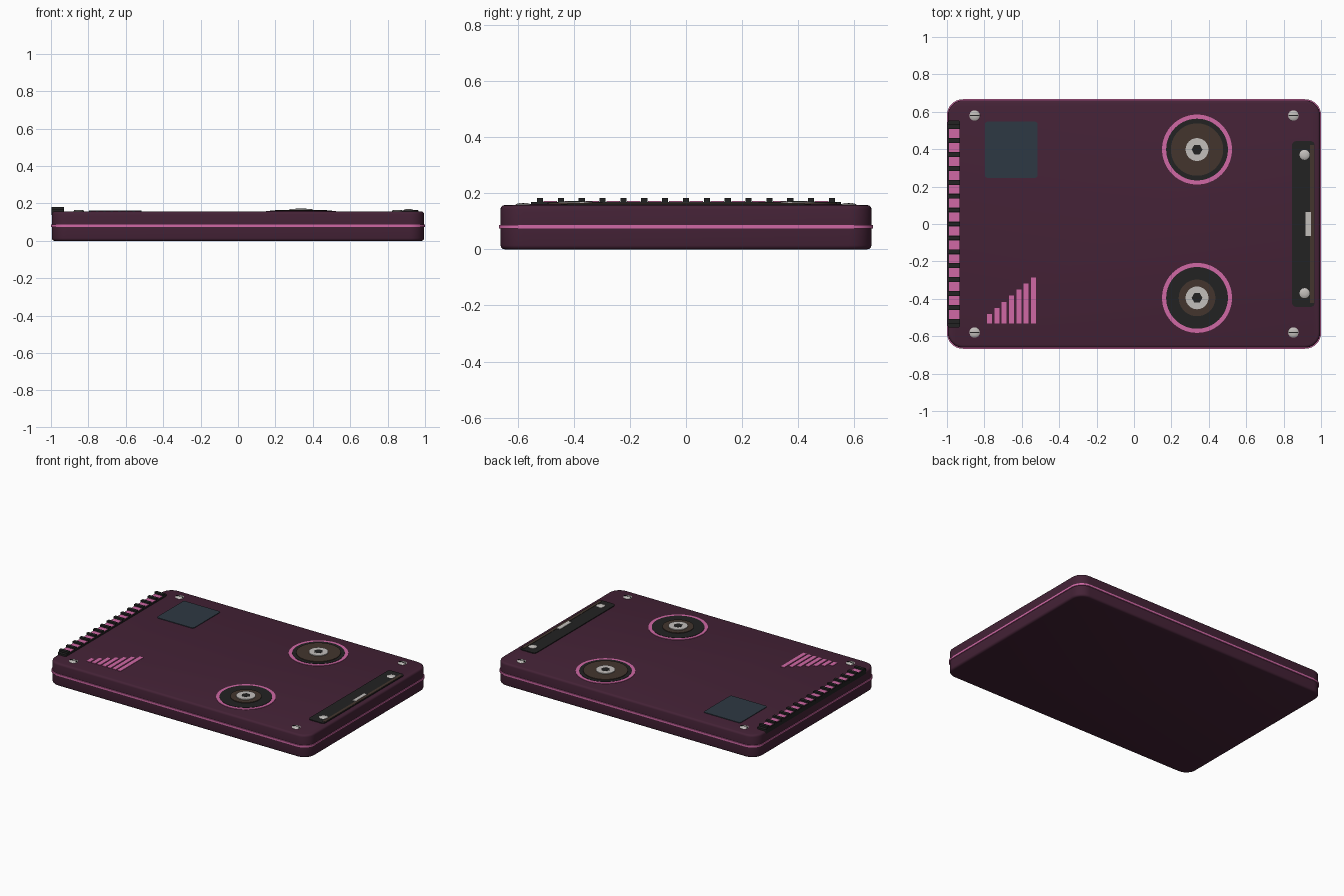
import bpy, bmesh, math

cube = bpy.data.objects.get("Cube")
if cube:
    bpy.data.objects.remove(cube, do_unlink=True)


def material(name, rgb):
    m = bpy.data.materials.new(name)
    m.use_nodes = True
    m.diffuse_color = (*rgb, 1)
    m.node_tree.nodes["Principled BSDF"].inputs["Base Color"].default_value = (*rgb, 1)
    return m


PLUM = material("plum", (0.058, 0.016, 0.037))
PINK = material("pink", (0.63, 0.138, 0.376))
BLACK = material("black", (0.016, 0.016, 0.016))
BROWN = material("tape brown", (0.056, 0.036, 0.027))
SILVER = material("silver", (0.54, 0.52, 0.50))
GLASS = material("slate glass", (0.027, 0.040, 0.056))

TOP = 0.157  # height of the case lid


def finish(name, bm, mat):
    mesh = bpy.data.meshes.new(name)
    bm.to_mesh(mesh)
    bm.free()
    mesh.materials.append(mat)
    ob = bpy.data.objects.new(name, mesh)
    bpy.context.collection.objects.link(ob)
    bpy.ops.object.select_all(action="DESELECT")
    ob.select_set(True)
    bpy.context.view_layer.objects.active = ob
    bpy.ops.object.shade_smooth_by_angle(angle=math.radians(35))
    return ob


def slab(name, mat, x, y, z, corner=0, edge=0):
    """Box spanning the given ranges, with rounded upright corners and rims."""
    bm = bmesh.new()
    bmesh.ops.create_cube(bm, size=1)
    for v in bm.verts:
        for i, (a, b) in enumerate((x, y, z)):
            v.co[i] = a if v.co[i] < 0 else b
    if corner:
        upright = [e for e in bm.edges
                   if abs(e.verts[0].co.z - e.verts[1].co.z) > 1e-5]
        bmesh.ops.bevel(bm, geom=upright, offset=corner, segments=8,
                        profile=0.5, affect="EDGES")
    if edge:
        rims = [e for e in bm.edges
                if abs(e.verts[0].co.z - e.verts[1].co.z) < 1e-5]
        bmesh.ops.bevel(bm, geom=rims, offset=edge, segments=3,
                        profile=0.5, affect="EDGES")
    return finish(name, bm, mat)


def lathe(name, mat, x, y, profile, sides=48):
    """Surface turned around an upright axis from (radius, height) points."""
    bm = bmesh.new()
    rings = []
    for r, z in profile:
        rings.append([bm.verts.new((x + r * math.cos(math.tau * i / sides),
                                    y + r * math.sin(math.tau * i / sides), z))
                      for i in range(sides)])
    for a, b in zip(rings, rings[1:]):
        for i in range(sides):
            j = (i + 1) % sides
            bm.faces.new((a[i], a[j], b[j], b[i]))
    bm.faces.new(rings[-1])
    bm.faces.new(rings[0][::-1])
    return finish(name, bm, mat)


def disc(name, mat, x, y, r, z, sides=48):
    return lathe(name, mat, x, y, [(r, TOP - 0.003), (r, z)], sides)


def screw(name, x, y, base):
    r = 0.028
    lathe(name, SILVER, x, y, [(r, base - 0.003), (r, base + 0.002),
                               (r * 0.75, base + 0.006), (r * 0.35, base + 0.008)], 24)
    slab(name + "_slot", BLACK, (x - r * 0.9, x + r * 0.9),
         (y - 0.003, y + 0.003), (base, base + 0.0085))


# Case and the band around its middle
slab("case", PLUM, (-0.995, 0.995), (-0.661, 0.661), (0, TOP), 0.08, 0.014)
slab("case_band", PINK, (-1, 1), (-0.667, 0.667), (0.074, 0.087), 0.085)

# Corner screws
for sx in (-1, 1):
    for sy in (-1, 1):
        screw("corner_screw", 0.852 * sx, 0.58 * sy, TOP)

# Ribbed strip along the left edge of the lid
slab("rib_base", BLACK, (-0.996, -0.93), (-0.553, 0.553), (TOP - 0.02, 0.169), 0.01)
RIBS, PITCH = 15, 0.0743
for i in range(RIBS):
    y = (i - (RIBS - 1) / 2) * PITCH
    slab("rib", BLACK, (-0.997, -0.929), (y - 0.011, y + 0.011), (0.16, 0.182))
    if i < RIBS - 1:
        m = y + PITCH / 2
        slab("rib_inlay", PINK, (-0.99, -0.932), (m - 0.024, m + 0.024), (0.167, 0.172))

# Display window
slab("display_window", GLASS, (-0.797, -0.515), (0.247, 0.547), (TOP - 0.003, 0.161), 0.015)

# Rising level bars
for i in range(7):
    x = -0.786 + i * 0.0392
    slab("level_bar", PINK, (x, x + 0.027), (-0.533, -0.481 + i * 0.0325),
         (TOP - 0.003, 0.160))

# Two reels with different amounts of tape
for side, y, tape in (("back", 0.398, 0.14), ("front", -0.395, 0.098)):
    x = 0.337
    disc(side + "_reel_ring", PINK, x, y, 0.187, 0.160, 64)
    disc(side + "_reel_well", BLACK, x, y, 0.165, 0.162, 64)
    disc(side + "_tape", BROWN, x, y, tape, 0.166, 64)
    disc(side + "_hub", SILVER, x, y, 0.061, 0.171)
    disc(side + "_hub_hole", BLACK, x, y, 0.029, 0.172, 6)

# Tape head panel on the right of the lid
slab("head_panel", BLACK, (0.845, 0.966), (-0.443, 0.443), (TOP - 0.003, 0.162), 0.022)
slab("tape_run", BROWN, (0.942, 0.962), (-0.422, 0.422), (0.16, 0.164))
slab("tape_head", SILVER, (0.918, 0.945), (-0.064, 0.064), (0.16, 0.166))
for sy in (-1, 1):
    lathe("head_panel_pin", SILVER, 0.912, 0.37 * sy,
          [(0.027, 0.16), (0.027, 0.164), (0.02, 0.168), (0.009, 0.17)], 24)
